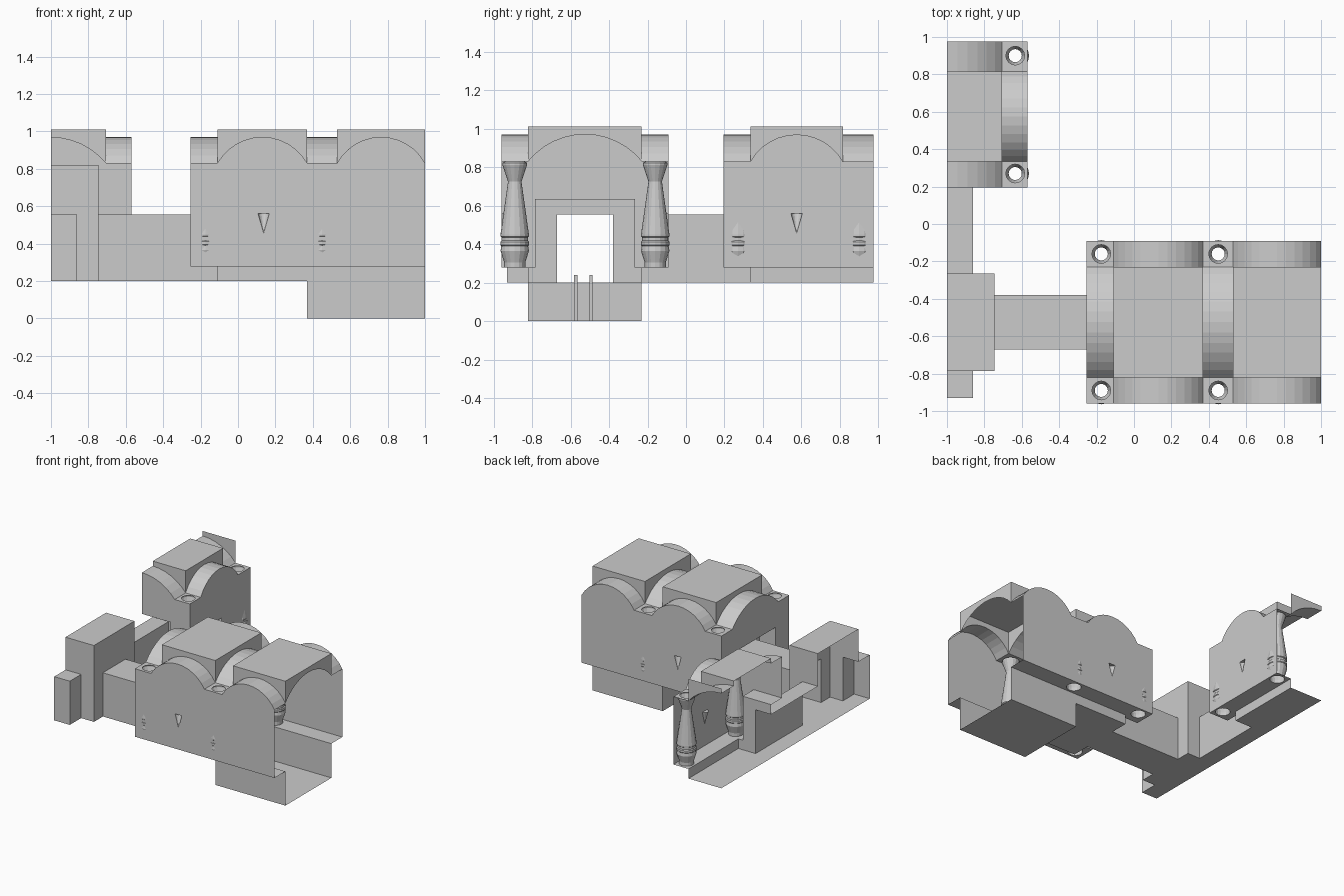
import bpy, bmesh
from math import sin, cos, pi, asin

if "Cube" in bpy.data.objects:
    bpy.data.objects.remove(bpy.data.objects["Cube"])

FLOOR, LEDGE, SPRING, CROWN, TOP = 0.2, 0.278, 0.83, 0.97, 1.01
LINTEL, FRAME = 0.555, 0.635


def pt(axis, c, u, v):
    return {'x': (c, u, v), 'y': (u, c, v), 'z': (u, v, c)}[axis]


def rect(u0, u1, v0, v1):
    return [(u0, v0), (u1, v0), (u1, v1), (u0, v1)]


def circle(u, v, r, n=16):
    return [(u + r * cos(2 * pi * i / n), v + r * sin(2 * pi * i / n)) for i in range(n)]


def arc(u0, u1, n=12):
    """Segmental arch outline from u0 to u1, cut off at -1."""
    h, rise, mid = (u1 - u0) / 2, CROWN - SPRING, (u0 + u1) / 2
    r = (h * h + rise * rise) / (2 * rise)
    a = asin(h / r)
    pts = [(mid + r * sin(a * (2 * i / n - 1)), CROWN - r + r * cos(a * (2 * i / n - 1)))
           for i in range(n + 1)]
    return [p for p in pts if p[0] > -1.0001]


def finish(name, bm):
    bmesh.ops.remove_doubles(bm, verts=bm.verts, dist=1e-5)
    bmesh.ops.recalc_face_normals(bm, faces=bm.faces)
    me = bpy.data.meshes.new(name)
    bm.to_mesh(me)
    bm.free()
    ob = bpy.data.objects.new(name, me)
    bpy.context.collection.objects.link(ob)
    return ob


def sheets(name, items, strips=()):
    """items: (axis, position, outline, *holes); strips: (axis, c0, c1, profile)."""
    bm = bmesh.new()
    for axis, c, *loops in items:
        rings = [[bm.verts.new(pt(axis, c, *p)) for p in loop] for loop in loops]
        if len(rings) == 1:
            bm.faces.new(rings[0])
        else:
            edges = [bm.edges.new((r[i - 1], r[i])) for r in rings for i in range(len(r))]
            bmesh.ops.triangle_fill(bm, use_beauty=True, edges=edges)
    for axis, c0, c1, prof in strips:
        a = [bm.verts.new(pt(axis, c0, *p)) for p in prof]
        b = [bm.verts.new(pt(axis, c1, *p)) for p in prof]
        for i in range(len(prof) - 1):
            bm.faces.new((a[i], a[i + 1], b[i + 1], b[i]))
    return finish(name, bm)


def lathe(name, x, y, prof, a0=0.0, sweep=2 * pi, n=16):
    bm = bmesh.new()
    rows = [[bm.verts.new((x + r * cos(a0 + sweep * i / n), y + r * sin(a0 + sweep * i / n), z))
             for i in range(n + 1)] for r, z in prof]
    for p, q in zip(rows, rows[1:]):
        for i in range(n):
            bm.faces.new((p[i], p[i + 1], q[i + 1], q[i]))
    bmesh.ops.dissolve_degenerate(bm, dist=1e-6, edges=bm.edges)
    return finish(name, bm)


def lunette(u0, u1):
    a = arc(u0, u1)
    return a + [(a[-1][0], TOP), (a[0][0], TOP)]


def sconce_hole(u):
    return [(u - 0.03, 0.56), (u, 0.455), (u + 0.03, 0.56)]


def my(y):  # mirror across the main hall's long axis
    return -1.05 - y


Y0, Y1, Y2, Y3 = -0.96, -0.82, -0.23, -0.09          # main hall in y
BAYS = [(-0.11, 0.37), (0.53, 1.0)]
COLS = [(x, y) for x in (-0.175, 0.45) for y in (-0.89, -0.16)]
COLS2 = [(-0.635, 0.27), (-0.635, 0.9)]

# Main hall walls, doorway surround standing forward of the end wall
side = [(-0.255, LEDGE), (1, LEDGE)] + arc(*BAYS[1])[::-1] + arc(*BAYS[0])[::-1] + [(-0.255, SPRING)]
end = [(Y0, LEDGE), (-0.785, LEDGE), (-0.785, FRAME), (-0.265, FRAME), (-0.265, LEDGE),
       (Y3, LEDGE), (Y3, SPRING)] + arc(Y1, Y2)[::-1] + [(Y0, SPRING)]
sheets("hall_walls", [('y', Y0, side, sconce_hole(0.137)), ('y', Y3, side, sconce_hole(0.137)),
                      ('x', -0.255, end)])
door = [(Y1, FLOOR), (-0.67, FLOOR), (-0.67, LINTEL), (-0.38, LINTEL), (-0.38, FLOOR), (Y2, FLOOR),
        (Y2, LEDGE), (-0.265, LEDGE), (-0.265, FRAME), (-0.785, FRAME), (-0.785, LEDGE), (Y1, LEDGE)]
sheets("hall_doorway", [('x', -0.11, door), ('z', FRAME, rect(-0.255, -0.11, -0.785, -0.265))] +
       [('y', y, rect(-0.255, -0.11, LEDGE, FRAME)) for y in (-0.785, -0.265)])

# Main hall ledges, floor and sunken pit
ledge = [(-0.255, Y0), (1, Y0), (1, Y1), (-0.11, Y1), (-0.11, -0.785), (-0.255, -0.785)]
riser = [(-0.11, FLOOR), (0.37, FLOOR), (0.37, 0), (1, 0), (1, LEDGE), (-0.11, LEDGE)]
holes = [circle(x, -0.89, 0.055) for x in (-0.175, 0.45)]
mirror = lambda loop: [(x, my(y)) for x, y in loop]
sheets("hall_ledges", [('z', LEDGE, ledge, *holes),
                       ('z', LEDGE, mirror(ledge), *[mirror(h) for h in holes])])
sheets("hall_floor", [('y', Y1, riser), ('y', Y2, riser), ('z', FLOOR, rect(-0.11, 0.37, Y1, Y2)),
                      ('x', 0.37, rect(Y1, Y2, 0, FLOOR)), ('z', 0, rect(0.37, 1, Y1, Y2))])

# Main hall vaults: raised boxes, arch strips, flat corners over the columns
items, strips = [], []
for b0, b1 in BAYS:
    items.append(('z', TOP, rect(b0, b1, Y1, Y2)))
    items += [('y', y, lunette(b0, b1)) for y in (Y1, Y2)]
    items += [('x', x, lunette(Y1, Y2)) for x in (b0, b1)]
    strips += [('y', s, t, arc(b0, b1)) for s, t in ((Y0, Y1), (Y2, Y3))]
for x0, x1, cx in ((-0.255, -0.11, -0.175), (0.37, 0.53, 0.45)):
    strips.append(('x', x0, x1, arc(Y1, Y2)))
    for y0, y1, cy in ((Y0, Y1, -0.89), (Y2, Y3, -0.16)):
        items.append(('z', SPRING, rect(x0, x1, y0, y1), circle(cx, cy, 0.05)))
sheets("hall_vault", items, strips)

# Side room, cut open at its centre line
X0, X1 = -0.705, -0.57
half, bay = arc(-1.295, X0), arc(0.335, 0.815)
sheets("side_room_walls", [
    ('x', X1, [(0.195, LEDGE), (0.975, LEDGE), (0.975, SPRING)] + bay[::-1] + [(0.195, SPRING)],
     sconce_hole(0.575)),
    ('y', 0.195, [(-0.745, LEDGE), (X1, LEDGE), (X1, SPRING)] + half[::-1] +
     [(-1, FRAME), (-0.745, FRAME)])])
sheets("side_room_doorway", [
    ('y', 0.335, [(-0.86, FLOOR), (X0, FLOOR), (X0, LEDGE), (-0.745, LEDGE), (-0.745, FRAME),
                  (-1, FRAME), (-1, LINTEL), (-0.86, LINTEL)]),
    ('z', FRAME, rect(-1, -0.745, 0.195, 0.335)), ('x', -0.745, rect(0.195, 0.335, LEDGE, FRAME))])
sheets("side_room_floor", [
    ('z', LEDGE, [(-0.745, 0.195), (X1, 0.195), (X1, 0.975), (X0, 0.975), (X0, 0.335),
                  (-0.745, 0.335)], *[circle(x, y, 0.055) for x, y in COLS2]),
    ('x', X0, rect(0.335, 0.975, FLOOR, LEDGE)), ('z', FLOOR, rect(-1, X0, 0.335, 0.975))])
sheets("side_room_vault",
       [('z', TOP, rect(-1, X0, 0.335, 0.815)), ('x', X0, lunette(0.335, 0.815))] +
       [('y', y, lunette(-1.295, X0)) for y in (0.335, 0.815, 0.975)] +
       [('z', SPRING, rect(X0, X1, a, b), circle(-0.635, c, 0.05))
        for a, b, c in ((0.195, 0.335, 0.27), (0.815, 0.975, 0.9))],
       [('x', X0, X1, bay), ('y', 0.195, 0.335, half), ('y', 0.815, 0.975, half)])

# Corridors and the taller junction
tunnel = [(-0.67, FLOOR), (-0.67, LINTEL), (-0.38, LINTEL), (-0.38, FLOOR), (-0.67, FLOOR)]
passage = [(-1, FLOOR), (-0.86, FLOOR), (-0.86, LINTEL), (-1, LINTEL)]
sheets("corridors", [('y', -0.93, passage[::-1])],
       [('x', -0.745, -0.11, tunnel), ('y', -0.265, 0.335, passage), ('y', -0.93, -0.785, passage)])
jamb = [(-0.86, FLOOR), (-0.745, FLOOR), (-0.745, 0.82), (-1, 0.82), (-1, LINTEL), (-0.86, LINTEL)]
sheets("junction", [('y', -0.785, jamb), ('y', -0.265, jamb),
                    ('z', FLOOR, rect(-1, -0.745, -0.785, -0.265)),
                    ('z', 0.82, rect(-1, -0.745, -0.785, -0.265)),
                    ('x', -0.745, [(-0.785, FLOOR)] + tunnel[:4] +
                     [(-0.265, FLOOR), (-0.265, 0.82), (-0.785, 0.82)])])

# Hollow turned columns
profile = [(0.05, SPRING), (0.064, 0.822), (0.064, 0.812), (0.035, 0.725), (0.074, 0.45),
           (0.074, 0.44), (0.068, 0.435), (0.068, 0.418), (0.074, 0.412), (0.074, 0.395),
           (0.07, 0.39), (0.074, 0.365), (0.055, 0.305), (0.055, LEDGE)]
for i, (x, y) in enumerate(COLS + COLS2):
    lathe(f"column_{i + 1}", x, y, profile)

# Half-cone wall sconces, hollow behind
cone = [(0, 0.56), (0.03, 0.56), (0, 0.455)]
for i, (x, y, a) in enumerate(((0.137, Y0, 0), (0.137, Y3, pi), (X1, 0.575, pi / 2))):
    lathe(f"sconce_{i + 1}", x, y, cone, a, pi, 8)

# Ladder posts in the pit
for i, y in enumerate((-0.573, -0.493)):
    bpy.ops.mesh.primitive_cube_add(size=1, location=(0.38, y, 0.12))
    post = bpy.context.object
    post.name = f"ladder_post_{i + 1}"
    post.scale = (0.016, 0.016, 0.24)
